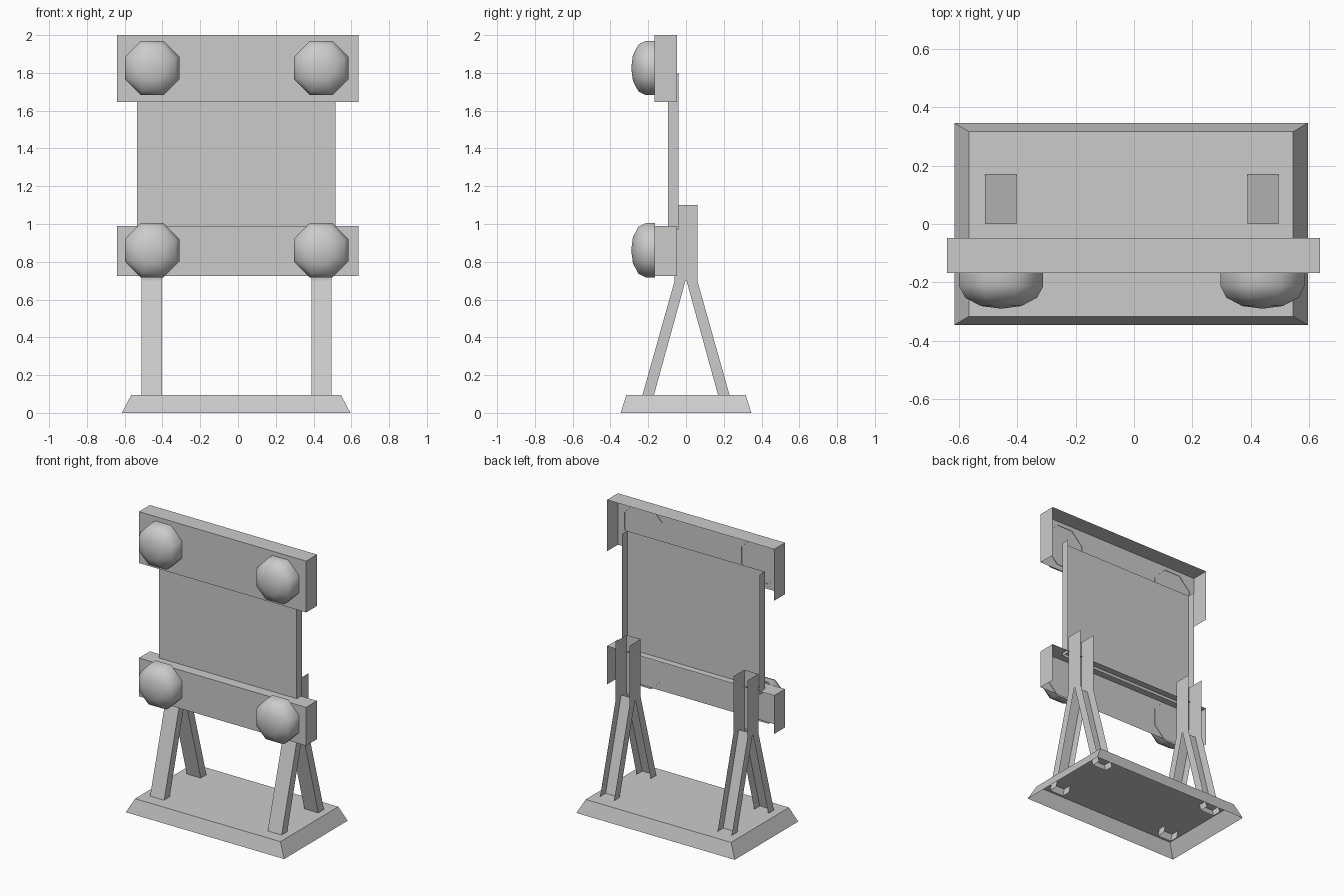
import bpy
import bmesh
import math

cube = bpy.data.objects.get("Cube")
if cube:
    bpy.data.objects.remove(cube, do_unlink=True)

# Single painted metal colour
grey = bpy.data.materials.new("light_grey")
grey.use_nodes = True
colour = (0.6, 0.6, 0.6, 1)
grey.diffuse_color = colour
grey.node_tree.nodes["Principled BSDF"].inputs["Base Color"].default_value = colour


def finish(name, bm):
    mesh = bpy.data.meshes.new(name)
    bm.to_mesh(mesh)
    bm.free()
    mesh.materials.append(grey)
    obj = bpy.data.objects.new(name, mesh)
    bpy.context.collection.objects.link(obj)
    return obj


def folded_sheet(name, profile, x0, x1, walls):
    """Two end plates of a (y, z) profile, joined by walls on the chosen edges."""
    bm = bmesh.new()
    a = [bm.verts.new((x0, y, z)) for y, z in profile]
    b = [bm.verts.new((x1, y, z)) for y, z in profile]
    bm.faces.new(a[::-1])
    bm.faces.new(b)
    n = len(profile)
    for i in walls:
        j = (i + 1) % n
        bm.faces.new((a[i], a[j], b[j], b[i]))
    return finish(name, bm)


def rectangle(y0, y1, z0, z1):
    # Edges in order: bottom, back, top, front
    return [(y0, z0), (y1, z0), (y1, z1), (y0, z1)]


TOP, FRONT = 2, 3

# Tapered base, open underneath
bm = bmesh.new()
bmesh.ops.create_cube(bm, size=1)
for v in bm.verts:
    upper = v.co.z > 0
    v.co.x = math.copysign(0.555 if upper else 0.605, v.co.x) - 0.01
    v.co.y = math.copysign(0.316 if upper else 0.346, v.co.y)
    v.co.z = 0.095 if upper else 0
bm.normal_update()
bmesh.ops.delete(bm, geom=[f for f in bm.faces if f.normal.z < -0.9], context="FACES")
finish("base", bm)

# Central board and the two horizontal bars, open at the back
folded_sheet("board", rectangle(-0.095, -0.04, 0.97, 1.8), -0.535, 0.515, [FRONT])
for level, z0, z1 in (("upper", 1.645, 2.0), ("lower", 0.725, 0.99)):
    folded_sheet(level + "_bar", rectangle(-0.167, -0.048, z0, z1), -0.64, 0.637, [TOP, FRONT])

# Split posts with a front and a rear leg on each side
front_leg = [(-0.06, 0.7), (-0.243, 0.05), (-0.182, 0.05), (0, 0.71)]
rear_leg = [(0, 0.71), (0.182, 0.05), (0.243, 0.05), (0.06, 0.7)]
for side, x0, x1 in (("right", -0.51, -0.403), ("left", 0.388, 0.495)):
    folded_sheet(side + "_post", rectangle(-0.06, 0.06, 0.7, 1.1), x0, x1, [FRONT])
    folded_sheet(side + "_front_leg", front_leg, x0, x1, [0])
    folded_sheet(side + "_rear_leg", rear_leg, x0, x1, [0])


# Eight-sided domed lamps
def lamp(name, cx, cz):
    bm = bmesh.new()
    rings = []
    for y, r in ((-0.164, 0.156), (-0.212, 0.156), (-0.252, 0.134), (-0.281, 0.075)):
        angles = [math.pi * (k + 0.5) / 4 for k in range(8)]
        rings.append([bm.verts.new((cx + r * math.cos(t), y, cz + r * math.sin(t))) for t in angles])
    tip = bm.verts.new((cx, -0.29, cz))
    for k in range(8):
        j = (k + 1) % 8
        for lo, hi in zip(rings, rings[1:]):
            bm.faces.new((lo[k], lo[j], hi[j], hi[k]))
        bm.faces.new((rings[-1][k], rings[-1][j], tip))
    bmesh.ops.recalc_face_normals(bm, faces=bm.faces)
    if sum(f.normal.y for f in bm.faces) > 0:
        bmesh.ops.reverse_faces(bm, faces=bm.faces)
    for f in bm.faces:
        f.smooth = True
    finish(name, bm)


for level, cz in (("upper", 1.826), ("lower", 0.861)):
    for side, cx in (("right", -0.455), ("left", 0.44)):
        lamp(f"{level}_{side}_lamp", cx, cz)
